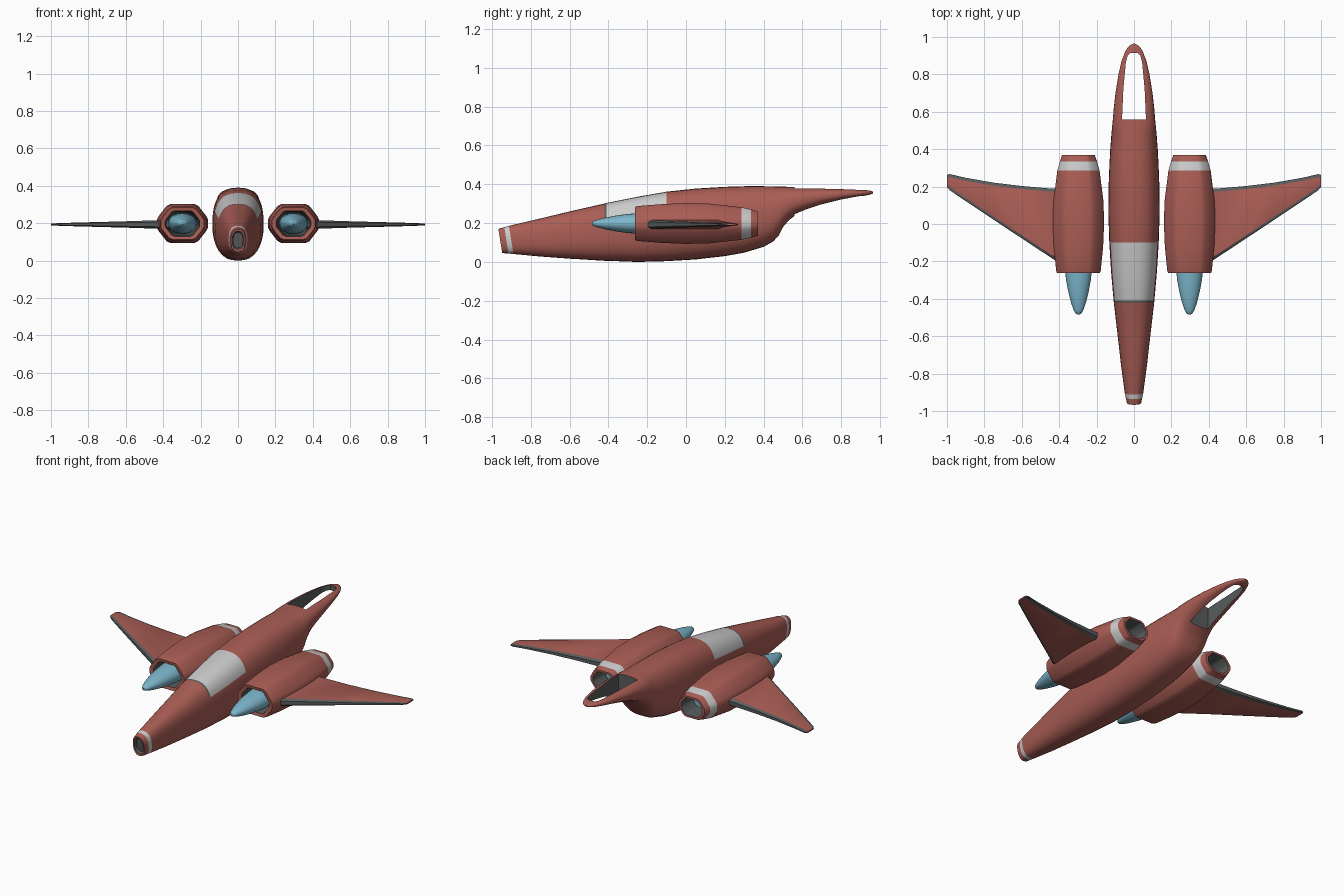
import bpy, bmesh, math

if "Cube" in bpy.data.objects:
    bpy.data.objects.remove(bpy.data.objects["Cube"])


def material(name, rgb):
    m = bpy.data.materials.new(name)
    m.diffuse_color = (*rgb, 1)
    m.use_nodes = True
    m.node_tree.nodes["Principled BSDF"].inputs["Base Color"].default_value = m.diffuse_color
    return m


MATS = [material("red_paint", (0.40, 0.11, 0.09)), material("pale_grey", (0.75, 0.75, 0.75)),
        material("dark_grey", (0.10, 0.11, 0.11)), material("blue", (0.20, 0.47, 0.60))]
RED, PALE, DARK, BLUE = range(4)


def loft(name, rings, pick, closed=False, caps=(RED, RED)):
    """Skin a list of point rings; pick(i, j) gives the material of each face."""
    bm = bmesh.new()
    vs = [[bm.verts.new(p) for p in r] for r in rings]
    n, m = len(rings), len(rings[0])
    for i in range(n if closed else n - 1):
        a, b = vs[i], vs[(i + 1) % n]
        for j in range(m):
            k = (j + 1) % m
            bm.faces.new((a[j], a[k], b[k], b[j])).material_index = pick(i, j)
    if not closed:
        bm.faces.new(vs[0]).material_index = caps[0]
        bm.faces.new(vs[-1]).material_index = caps[1]
    bmesh.ops.recalc_face_normals(bm, faces=bm.faces)
    me = bpy.data.meshes.new(name)
    bm.to_mesh(me)
    bm.free()
    ob = bpy.data.objects.new(name, me)
    bpy.context.collection.objects.link(ob)
    for mat in MATS:
        me.materials.append(mat)
    return ob


def select(ob):
    bpy.ops.object.select_all(action='DESELECT')
    ob.select_set(True)
    bpy.context.view_layer.objects.active = ob


def finish(ob, angle=35, mirror=True):
    select(ob)
    bpy.ops.object.shade_smooth_by_angle(angle=math.radians(angle))
    if mirror:
        ob.modifiers.new("mirror", 'MIRROR')


def spow(v, e):
    return math.copysign(abs(v) ** e, v)


# Fuselage stations: y, half width, bottom z, top z
BODY = [(-0.94, .026, .068, .150), (-0.955, .030, .060, .157), (-0.957, .038, .046, .170),
        (-0.925, .045, .043, .179), (-0.90, .050, .041, .186), (-0.75, .070, .028, .224),
        (-0.60, .087, .017, .260), (-0.42, .108, .006, .301), (-0.41, .109, .006, .304),
        (-0.25, .123, .0, .336), (-0.10, .132, .004, .362), (0.05, .137, .013, .378),
        (0.20, .136, .030, .387), (0.30, .132, .048, .390), (0.40, .127, .078, .390),
        (0.45, .123, .106, .389), (0.48, .121, .140, .388), (0.50, .119, .180, .388),
        (0.53, .116, .215, .387), (0.56, .113, .238, .386), (0.62, .108, .265, .385),
        (0.70, .099, .292, .383), (0.80, .083, .318, .379), (0.87, .067, .332, .375),
        (0.92, .048, .341, .371), (0.945, .033, .346, .368), (0.958, .018, .350, .365),
        (0.964, .006, .354, .361)]
SEG = 32


def body_ring(y, w, z0, z1):
    zc, h = (z0 + z1) / 2, (z1 - z0) / 2
    rake = 0.16 * max(0, min(1, (-y - 0.8) * 10))
    ring = []
    for j in range(SEG):
        a = 2 * math.pi * j / SEG
        z = zc + h * spow(math.sin(a), 0.8)
        ring.append((w * spow(math.cos(a), 0.8), y - rake * (z - 0.11), z))
    return ring


def body_paint(i, j):
    if i == 0:
        return DARK
    if i == 3:
        return PALE
    if 2 <= j < 14:              # canopy and its front frame
        if i == 7:
            return DARK
        if i in (8, 9):
            return PALE
    return RED


fuselage = loft("fuselage", [body_ring(*s) for s in BODY], body_paint, caps=(DARK, RED))

# Slot through the tail
half = [(.064, .56), (.057, .72), (.044, .86), (.034, .90), (.018, .915)]
plan = half + [(-x, y) for x, y in reversed(half)]
cutter = loft("slot_cutter", [[(x, y, z) for x, y in plan] for z in (0.1, 0.6)],
              lambda i, j: DARK, caps=(DARK, DARK))
cutter.hide_render = True
cut = fuselage.modifiers.new("slot", 'BOOLEAN')
cut.operation, cut.solver, cut.object = 'DIFFERENCE', 'EXACT', cutter
select(fuselage)
bpy.ops.object.modifier_apply(modifier="slot")
bpy.data.objects.remove(cutter)
finish(fuselage, mirror=False)

# Engine pods: open tubes of softened octagonal section
EX, EZ = 0.297, 0.198
quarter = [(1, .2), (.93, .38), (.62, .9), (.46, 1)]
top = quarter + [(-x, z) for x, z in reversed(quarter)]
octagon = top + [(-x, -z) for x, z in top]
POD = [(-0.20, .085, .062), (-0.258, .092, .068), (-0.262, .115, .086), (-0.25, .119, .090),
       (-0.12, .132, .100), (0.0, .137, .105), (0.12, .134, .102), (0.285, .113, .084),
       (0.335, .099, .073), (0.37, .087, .063), (0.37, .072, .052), (0.27, .070, .050)]
pod_paint = {0: DARK, 7: PALE, 10: DARK, 11: DARK}
pod = loft("engine_pod", [[(EX + w * x, y, EZ + h * z) for x, z in octagon] for y, w, h in POD],
           lambda i, j: pod_paint.get(i, RED), closed=True)
finish(pod)

# Blue engine cores with pointed intake cones
CORE = [(-0.484, .006, .005), (-0.478, .016, .012), (-0.46, .026, .019), (-0.42, .040, .029),
        (-0.36, .055, .041), (-0.30, .066, .049), (-0.24, .073, .054), (-0.18, .077, .057),
        (0.20, .066, .047), (0.28, .050, .035)]
core = loft("engine_core", [[(EX + w * math.cos(a * math.pi / 12), y, EZ + h * math.sin(a * math.pi / 12))
                             for a in range(24)] for y, w, h in CORE],
            lambda i, j: BLUE, caps=(BLUE, BLUE))
finish(core)

# Swept wings: x, leading y, trailing y, half thickness
WING = [(0.36, -.235, .188, .024), (0.45, -.176, .190, .022), (0.60, -.077, .203, .017),
        (0.75, .022, .221, .013), (0.90, .122, .247, .009), (0.985, .180, .267, .006),
        (1.0, .198, .262, .004)]


def wing_ring(x, y0, y1, t):
    d, e, z = 0.016, t * 0.55, 0.193
    side = [(y0, e), (y0 + d, t), (y1 - d, t), (y1, e)]
    return [(x, y, z + h) for y, h in side] + [(x, y, z - h) for y, h in reversed(side)]


wing = loft("wing", [wing_ring(*s) for s in WING],
            lambda i, j: RED if j in (1, 5) else DARK)
finish(wing, 25)
